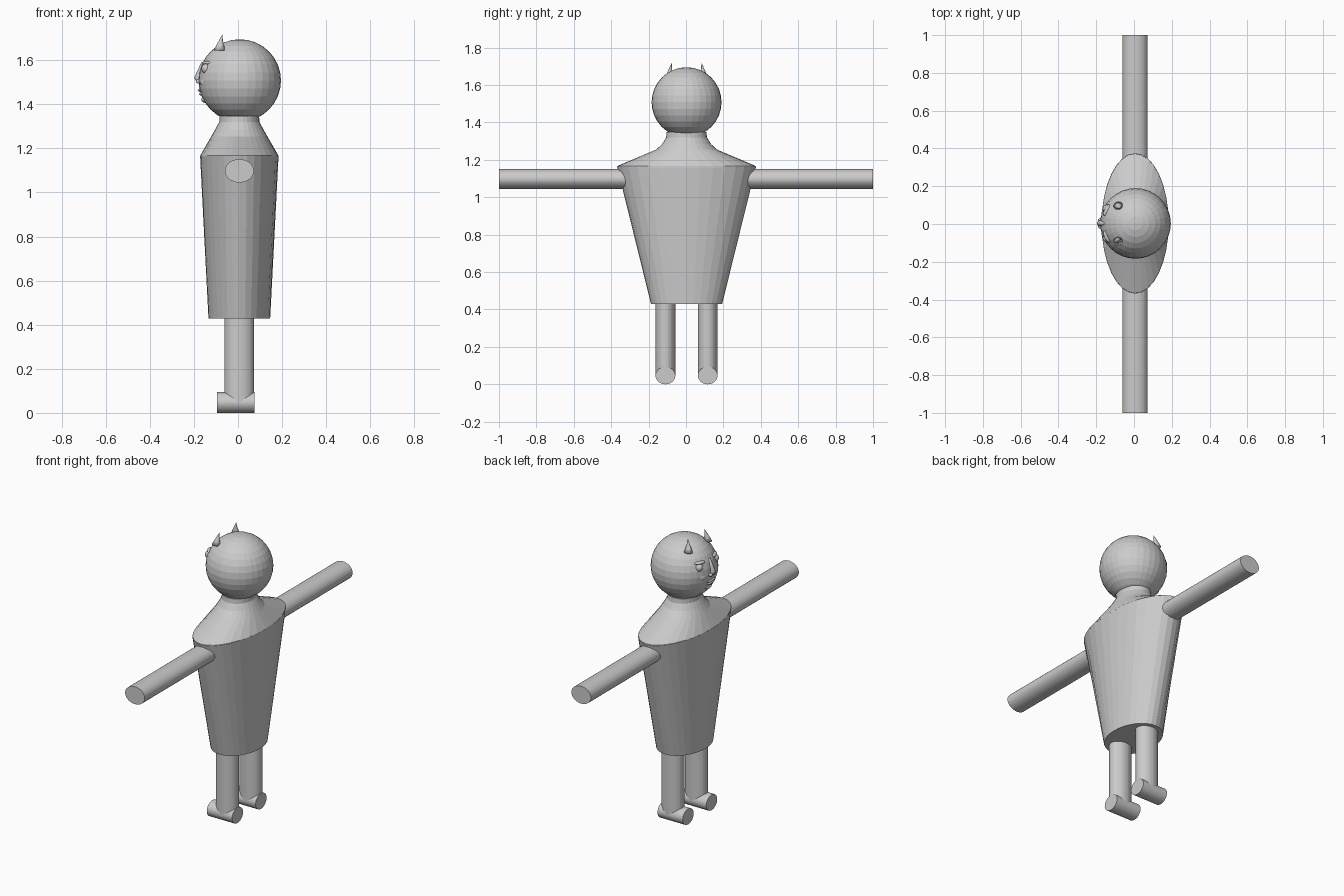
import bpy, bmesh, math
from mathutils import Vector, Matrix

if "Cube" in bpy.data.objects:
    bpy.data.objects.remove(bpy.data.objects["Cube"])

CX, CY = 0.006, 0.003            # body axis
HEAD = Vector((0.008, 0.003, 1.508))
R = 0.187

grey = bpy.data.materials.new("light grey")
grey.diffuse_color = (0.6, 0.6, 0.6, 1)
grey.use_nodes = True
grey.node_tree.nodes["Principled BSDF"].inputs["Base Color"].default_value = grey.diffuse_color


def finish(name, bm, smooth=False):
    bmesh.ops.recalc_face_normals(bm, faces=bm.faces)
    me = bpy.data.meshes.new(name)
    bm.to_mesh(me)
    bm.free()
    me.materials.append(grey)
    for p in me.polygons:
        p.use_smooth = smooth
    ob = bpy.data.objects.new(name, me)
    bpy.context.collection.objects.link(ob)
    return ob


def loft(name, rings, axis='Z', n=32, smooth=False):
    """Elliptical rings (centre, half a, half b) stacked along an axis, capped."""
    u, v = {'X': ((0, 1, 0), (0, 0, 1)), 'Y': ((1, 0, 0), (0, 0, 1)),
            'Z': ((1, 0, 0), (0, 1, 0))}[axis]
    u, v = Vector(u), Vector(v)
    bm = bmesh.new()
    loops = []
    for c, a, b in rings:
        loops.append([bm.verts.new(Vector(c) + u * a * math.cos(t) + v * b * math.sin(t))
                      for t in (2 * math.pi * i / n for i in range(n))])
    for lo, hi in zip(loops, loops[1:]):
        for i in range(n):
            j = (i + 1) % n
            bm.faces.new((lo[i], lo[j], hi[j], hi[i]))
    bm.faces.new(loops[0])
    bm.faces.new(loops[-1])
    return finish(name, bm, smooth)


def ball(name, c, size, seg=32, rings=16, rot=0.0, smooth=False):
    bm = bmesh.new()
    bmesh.ops.create_uvsphere(bm, u_segments=seg, v_segments=rings, radius=1,
        matrix=Matrix.Translation(c) @ Matrix.Rotation(rot, 4, 'Z') @ Matrix.Diagonal((*size, 1)))
    return finish(name, bm, smooth)


# Robe body, then sloping shoulders up to the neck
loft("body", [((CX, CY, 0.428), 0.140, 0.190), ((CX, CY, 1.165), 0.178, 0.372)])
loft("shoulders", [((CX, CY, z), a, b) for z, a, b in (
    (1.160, 0.178, 0.370), (1.168, 0.177, 0.368), (1.255, 0.127, 0.162),
    (1.285, 0.110, 0.130), (1.320, 0.091, 0.109), (1.348, 0.090, 0.106))])

# Head
ball("head", HEAD, (R, R, R))

for s, side in ((1, "left"), (-1, "right")):
    # Arm, leg and foot
    loft(side + "_arm", [((CX, s * 0.28, 1.098), 0.066, 0.053),
                         ((CX, s * 1.0, 1.098), 0.066, 0.053)], 'Y')
    y = CY + s * 0.113
    loft(side + "_leg", [((CX, y, 0.05), 0.067, 0.053), ((CX, y, 0.45), 0.067, 0.053)])
    loft(side + "_foot", [((-0.096, y, 0.047), 0.053, 0.047),
                          ((0.074, y, 0.047), 0.053, 0.047)], 'X')
    # Curved horn, wide at the root and tapering to a point
    hy = CY + s * 0.085
    loft(side + "_horn", [((-0.083, hy + s * 0.008, 1.645), 0.026, 0.022),
                          ((-0.081, hy + s * 0.004, 1.670), 0.016, 0.013),
                          ((-0.077, hy, 1.692), 0.008, 0.007),
                          ((-0.071, hy - s * 0.005, 1.716), 0.001, 0.001)], n=12, smooth=True)
    # Bulging eye with brow and cheek
    ball(side + "_eye", (-0.142, CY + s * 0.076, 1.562), (0.024, 0.024, 0.024), 16, 10, smooth=True)
    ball(side + "_brow", (-0.143, CY + s * 0.070, 1.588), (0.014, 0.034, 0.009), 16, 8,
         -s * 0.45, smooth=True)
    ball(side + "_cheek", (-0.152, CY + s * 0.062, 1.500), (0.018, 0.032, 0.022), 16, 8,
         -s * 0.40, smooth=True)
    ball(side + "_nostril", (-0.178, CY + s * 0.017, 1.504), (0.013, 0.011, 0.010), 12, 8, smooth=True)

# Nose: narrow bridge widening to the tip
loft("nose", [((-0.158, CY, 1.592), 0.008, 0.007), ((-0.170, CY, 1.555), 0.013, 0.011),
              ((-0.180, CY, 1.525), 0.017, 0.015), ((-0.182, CY, 1.512), 0.014, 0.015),
              ((-0.176, CY, 1.497), 0.006, 0.010)], n=16, smooth=True)

# Mouth and chin
ball("upper_lip", (-0.168, CY, 1.464), (0.015, 0.040, 0.008), 20, 8, smooth=True)
ball("lower_lip", (-0.162, CY, 1.447), (0.015, 0.034, 0.008), 20, 8, smooth=True)
ball("chin", (-0.146, CY, 1.422), (0.020, 0.030, 0.016), 16, 10, smooth=True)
